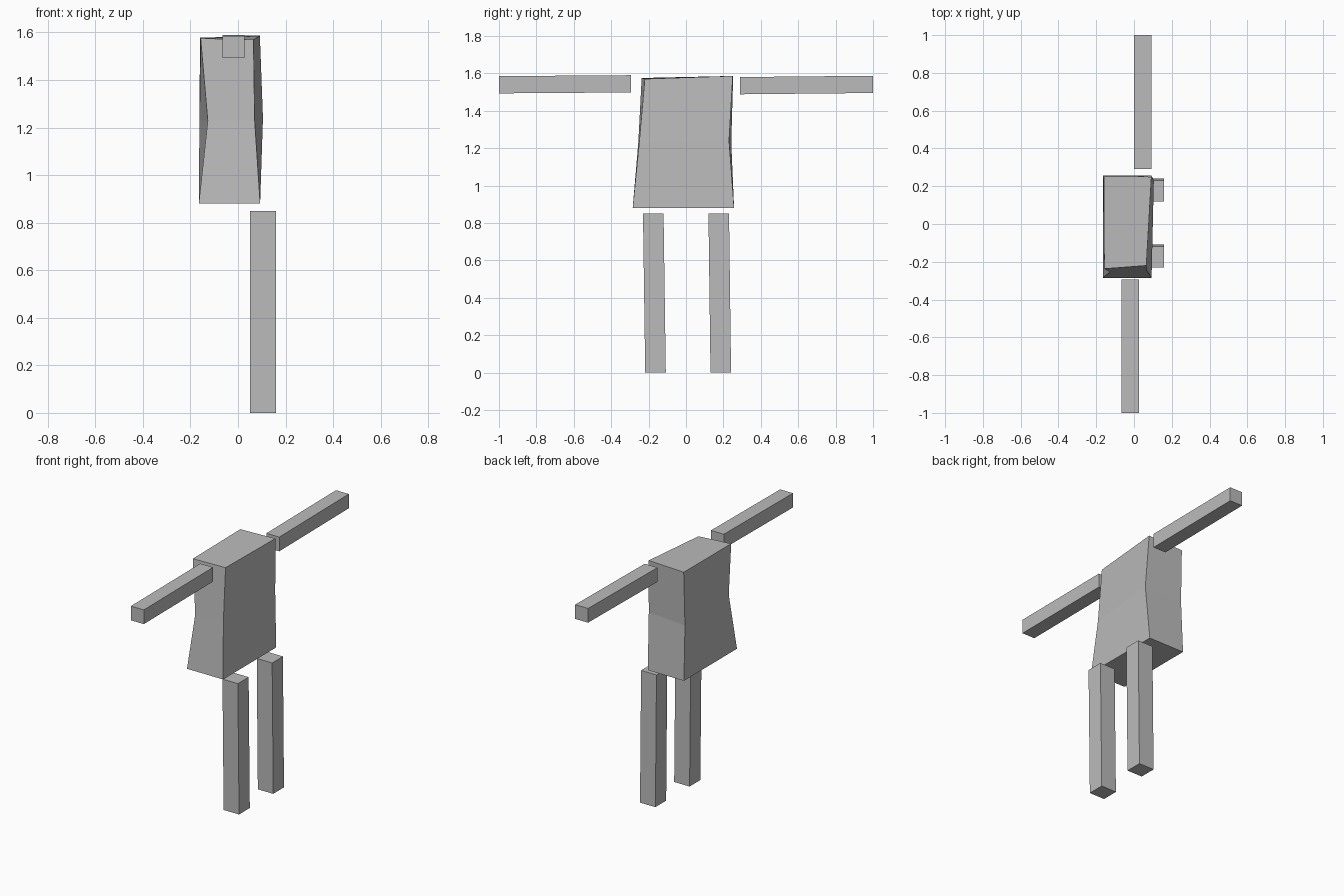
import bpy
import bmesh

if "Cube" in bpy.data.objects:
    bpy.data.objects.remove(bpy.data.objects["Cube"])

grey = bpy.data.materials.new("plain grey")
grey.diffuse_color = (0.5, 0.5, 0.5, 1)
grey.use_nodes = True
grey.node_tree.nodes["Principled BSDF"].inputs["Base Color"].default_value = grey.diffuse_color


def loft(name, rings):
    """Closed flat-faced solid through matching four-point rings."""
    bm = bmesh.new()
    loops = [[bm.verts.new(p) for p in ring] for ring in rings]
    bm.faces.new(loops[0])
    bm.faces.new(loops[-1])
    for a, b in zip(loops, loops[1:]):
        for i in range(4):
            j = (i + 1) % 4
            bm.faces.new((a[i], a[j], b[j], b[i]))
    bmesh.ops.recalc_face_normals(bm, faces=bm.faces)
    mesh = bpy.data.meshes.new(name)
    bm.to_mesh(mesh)
    bm.free()
    mesh.materials.append(grey)
    obj = bpy.data.objects.new(name, mesh)
    bpy.context.collection.objects.link(obj)
    return obj


def leg(name, y_foot, y_hip):
    # Square post leaning slightly from foot to hip
    x0, x1, w = 0.05, 0.16, 0.11
    loft(name, [[(x0, y, z), (x1, y, z), (x1, y + w, z), (x0, y + w, z)]
                for y, z in ((y_foot, 0), (y_hip, 0.85))])


def arm(name, x0, ends):
    # Square bar tilted slightly along its length
    w = 0.092
    loft(name, [[(x0, y, z), (x0 + w, y, z), (x0 + w, y, z + w), (x0, y, z + w)]
                for y, z in ends])


# Torso: hem, waist and shoulder rings
loft("torso", [
    [(-0.165, -0.285, 0.88), (0.093, -0.285, 0.88),
     (0.093, 0.257, 0.88), (-0.165, 0.257, 0.88)],
    [(-0.127, -0.255, 1.23), (0.070, -0.250, 1.23),
     (0.105, 0.230, 1.24), (-0.162, 0.242, 1.23)],
    [(-0.157, -0.237, 1.575), (0.065, -0.220, 1.57),
     (0.092, 0.250, 1.586), (-0.160, 0.252, 1.578)],
])

# Legs
leg("front_leg", -0.218, -0.23)
leg("back_leg", 0.131, 0.12)

# Arms
arm("front_arm", -0.065, ((-1.0, 1.493), (-0.293, 1.498)))
arm("back_arm", 0.0, ((0.29, 1.488), (1.0, 1.495)))
